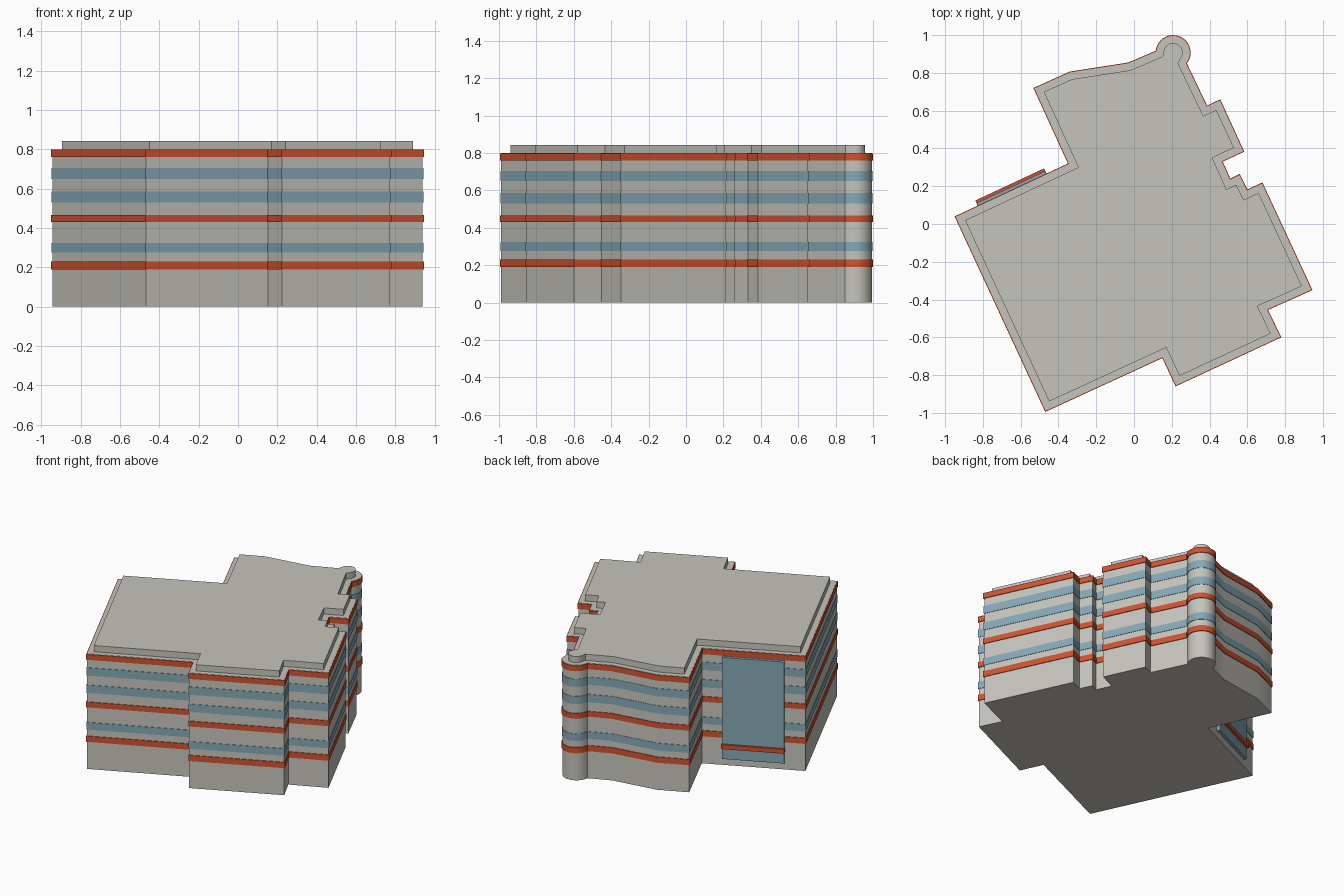
import bpy, bmesh, math
from mathutils import Vector, Matrix

cube = bpy.data.objects.get("Cube")
if cube:
    bpy.data.objects.remove(cube, do_unlink=True)


def material(name, rgb):
    m = bpy.data.materials.new(name)
    m.use_nodes = True
    m.diffuse_color = (*rgb, 1)
    m.node_tree.nodes["Principled BSDF"].inputs["Base Color"].default_value = (*rgb, 1)
    return m


STONE = material("pale stone", (0.56, 0.55, 0.505))
RED = material("brick red", (0.63, 0.085, 0.03))
GLASS = material("blue glass", (0.235, 0.39, 0.47))

# Footprint, counter-clockwise from the left corner, with a round stair tower
front_side = [(-.95, .04), (-.47, -.995), (.15, -.71), (.22, -.86), (.78, -.60),
              (.71, -.455), (.945, -.35), (.68, .22), (.60, .183), (.56, .265),
              (.51, .24), (.47, .33), (.584, .383), (.457, .66), (.387, .627)]
back_side = [(-.03, .855), (-.34, .807), (-.533, .72), (-.35, .32)]
TOWER, RADIUS, STEPS = Vector((.207, .907)), .093, 16
tower = []
for i in range(STEPS + 1):
    a = math.radians(-38 + 212 * i / STEPS)
    tower.append(TOWER + RADIUS * Vector((math.cos(a), math.sin(a))))
OUTLINE = [Vector(p) for p in front_side] + tower + [Vector(p) for p in back_side]


def inset(points, d):
    """Move every edge of the outline inward by d."""
    result = []
    for i, p in enumerate(points):
        e1 = (p - points[i - 1]).normalized()
        e2 = (points[(i + 1) % len(points)] - p).normalized()
        n1, n2 = Vector((-e1.y, e1.x)), Vector((-e2.y, e2.x))
        result.append(p + (n1 + n2) * d / (1 + n1.dot(n2)))
    return result


def finish(name, bm, mat):
    bmesh.ops.recalc_face_normals(bm, faces=bm.faces[:])
    mesh = bpy.data.meshes.new(name)
    bm.to_mesh(mesh)
    bm.free()
    mesh.materials.append(mat)
    obj = bpy.data.objects.new(name, mesh)
    bpy.context.collection.objects.link(obj)
    return obj


def loft(name, rings, mat, capped):
    """Join (outline, z) rings with walls, and cap the ends if asked."""
    bm = bmesh.new()
    loops = [[bm.verts.new((p.x, p.y, z)) for p in pts] for pts, z in rings]
    for low, high in zip(loops, loops[1:]):
        for i in range(len(low)):
            j = (i + 1) % len(low)
            bm.faces.new((low[i], low[j], high[j], high[i]))
    if capped:
        bm.faces.new(loops[0][::-1])
        bm.faces.new(loops[-1])
    obj = finish(name, bm, mat)
    bpy.ops.object.select_all(action='DESELECT')
    obj.select_set(True)
    bpy.context.view_layer.objects.active = obj
    bpy.ops.object.shade_smooth_by_angle(angle=math.radians(20))
    return obj


# Main block and raised roof slab
wall = inset(OUTLINE, .005)
loft("main_block", [(wall, 0), (wall, .8)], STONE, True)
roof = inset(OUTLINE, .042)
loft("roof_slab", [(roof, .795), (roof, .843)], STONE, True)


# Bands wrapped around the walls
def band(name, z0, z1, mat, d):
    outer = inset(OUTLINE, d)
    back = inset(OUTLINE, .007)
    loft(name, [(back, z0), (outer, z0), (outer, z1), (back, z1)], mat, False)


for i, (z0, z1) in enumerate([(.19, .23), (.43, .467), (.76, .798)]):
    band(f"red_band_{i + 1}", z0, z1, RED, 0)
for i, (z0, z1) in enumerate([(.275, .325), (.53, .585), (.65, .705)]):
    band(f"window_band_{i + 1}", z0, z1, GLASS, .002)

# Tall glazed panel and its ledge on the back left wall
START, END = OUTLINE[0], OUTLINE[-1]
ALONG = (END - START).normalized()
OUT = Vector((-ALONG.y, ALONG.x))


def wall_box(name, u, out, z, mat):
    bm = bmesh.new()
    bmesh.ops.create_cube(bm, size=1)
    c = START + ALONG * sum(u) / 2 + OUT * sum(out) / 2
    turn = Matrix.Rotation(math.atan2(ALONG.y, ALONG.x), 4, 'Z')
    size = Matrix.Diagonal((u[1] - u[0], out[1] - out[0], z[1] - z[0], 1))
    bm.transform(Matrix.Translation((c.x, c.y, sum(z) / 2)) @ turn @ size)
    finish(name, bm, mat)


wall_box("glass_panel", (.137, .535), (-.01, .015), (.05, .755), GLASS)
wall_box("panel_ledge", (.135, .537), (0, .03), (.125, .155), RED)
